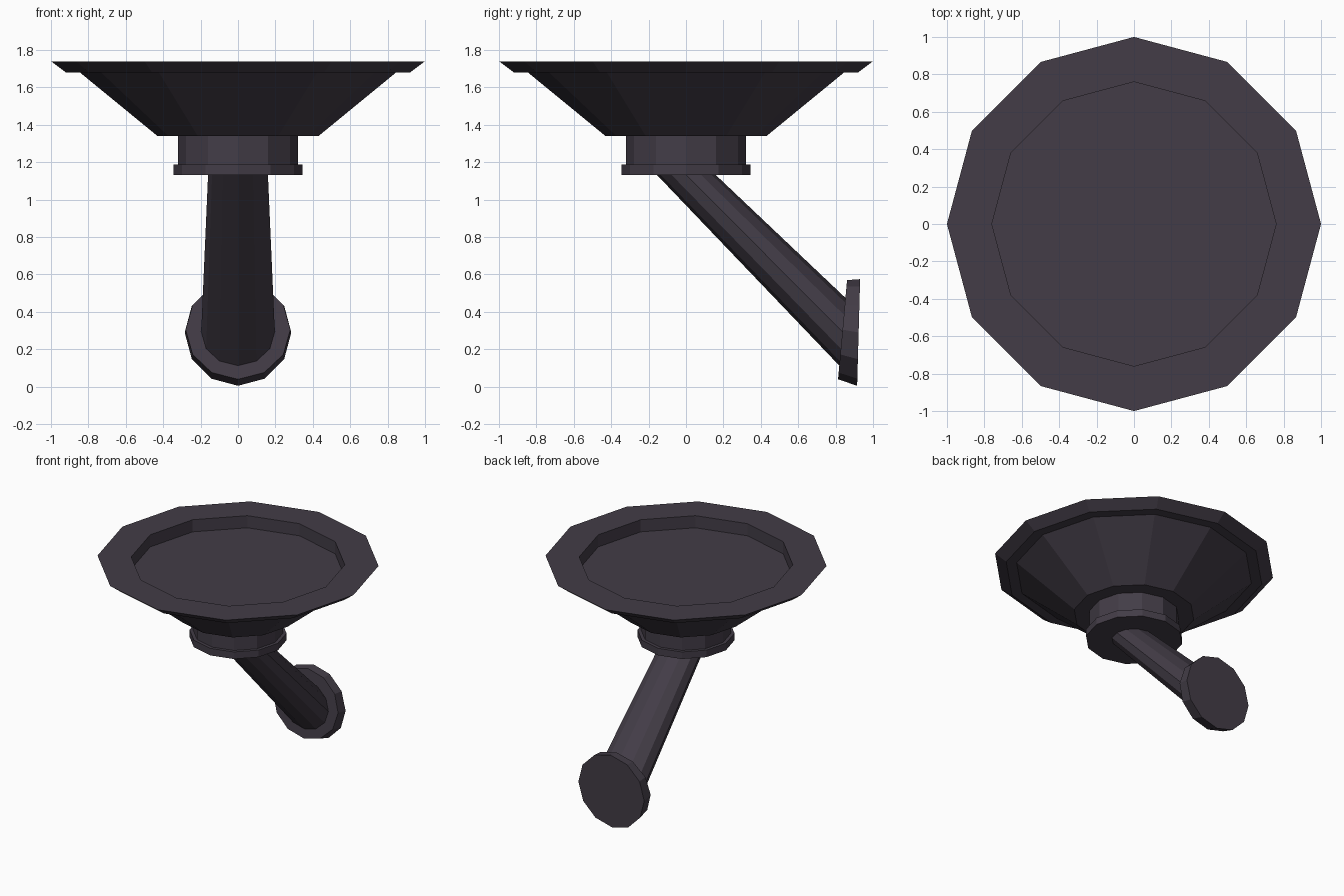
import bpy, bmesh, math

if "Cube" in bpy.data.objects:
    bpy.data.objects.remove(bpy.data.objects["Cube"])

SIDES = 12

metal = bpy.data.materials.new("dark_plum_grey")
metal.diffuse_color = (0.056, 0.046, 0.063, 1)
metal.use_nodes = True
metal.node_tree.nodes["Principled BSDF"].inputs["Base Color"].default_value = metal.diffuse_color


def ring(center, u, v):
    """Twelve points around center, spanned by the half-axis vectors u and v."""
    pts = []
    for i in range(SIDES):
        a = 2 * math.pi * i / SIDES
        pts.append([center[k] + u[k] * math.cos(a) + v[k] * math.sin(a) for k in range(3)])
    return pts


def loft(name, rings):
    """Skin consecutive rings and cap both ends."""
    bm = bmesh.new()
    rows = [[bm.verts.new(p) for p in r] for r in rings]
    for a, b in zip(rows, rows[1:]):
        for i in range(SIDES):
            j = (i + 1) % SIDES
            bm.faces.new((a[i], a[j], b[j], b[i]))
    bm.faces.new(rows[0][::-1])
    bm.faces.new(rows[-1])
    bmesh.ops.recalc_face_normals(bm, faces=bm.faces)
    mesh = bpy.data.meshes.new(name)
    bm.to_mesh(mesh)
    bm.free()
    mesh.materials.append(metal)
    obj = bpy.data.objects.new(name, mesh)
    bpy.context.collection.objects.link(obj)
    return obj


def turned(name, profile):
    """Part turned around the z axis from (radius, height) points."""
    return loft(name, [ring((0, 0, z), (r, 0, 0), (0, r, 0)) for r, z in profile])


# Flared dish with overhanging rim and recessed floor
turned("dish", [(0.43, 1.34), (0.845, 1.68), (0.92, 1.68), (1.0, 1.74),
                (0.76, 1.74), (0.76, 1.645)])

# Neck and its collar
turned("neck", [(0.345, 1.132), (0.345, 1.187), (0.32, 1.187), (0.32, 1.34)])

# Slanted arm, widening towards the wall plate
loft("arm", [ring((0, 0.0, 1.134), (0.16, 0, 0), (0, 0.157, 0)),
             ring((0, 0.843, 0.287), (0.197, 0, 0), (0, 0.015, 0.183))])

# Tilted wall plate with a slanted edge
loft("wall_plate", [ring((0, 0.837, 0.305), (0.28, 0, 0), (0, 0.024, 0.265)),
                    ring((0, 0.923, 0.29), (0.285, 0, 0), (0, 0.008, 0.285))])
